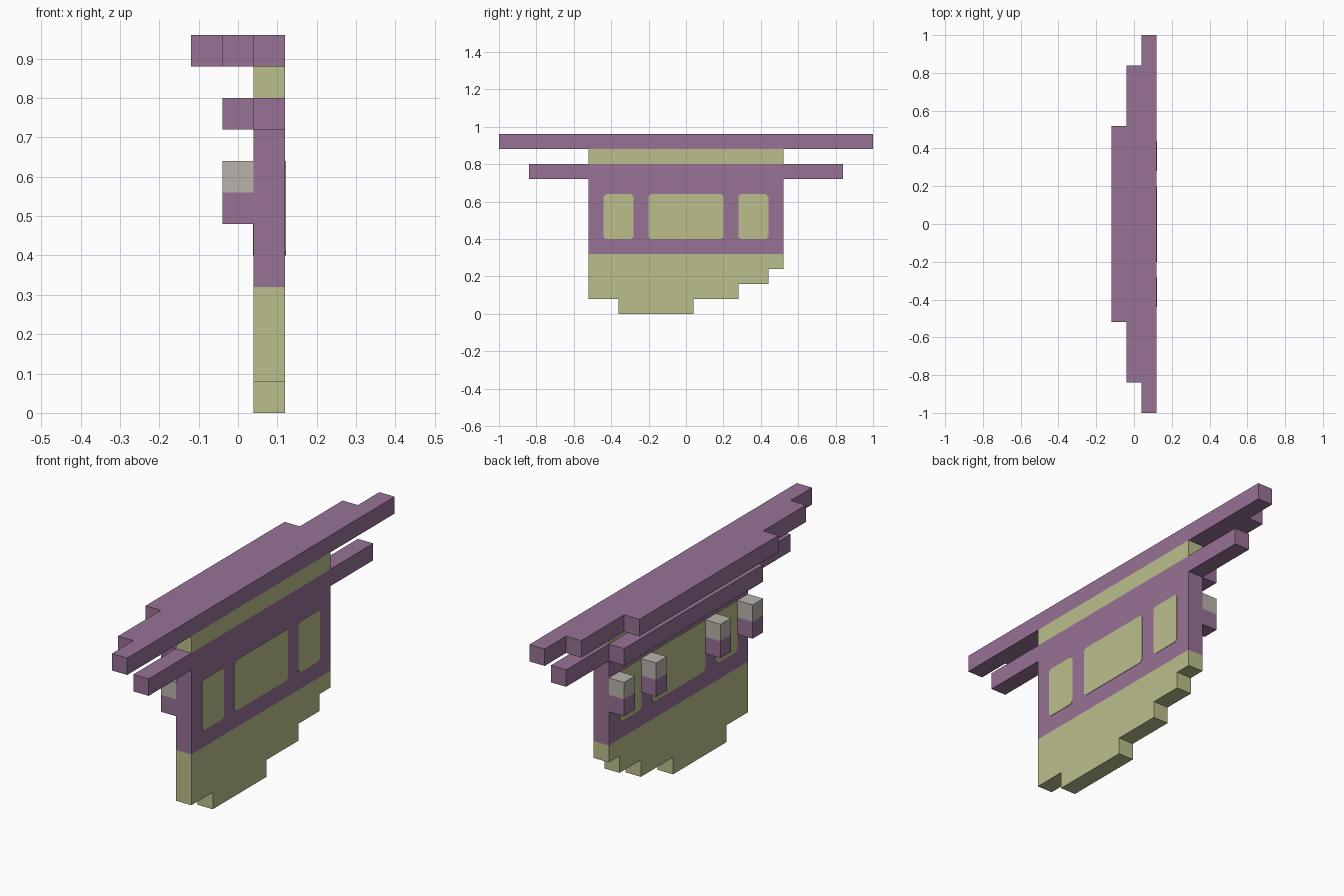
import bpy, bmesh
from mathutils import Vector

if "Cube" in bpy.data.objects:
    bpy.data.objects.remove(bpy.data.objects["Cube"], do_unlink=True)

U = 0.08              # block size
BACK, FACE = 0.04, 0.12   # wall thickness along x


def material(name, rgb):
    m = bpy.data.materials.new(name)
    m.use_nodes = True
    color = (*rgb, 1)
    m.diffuse_color = color
    m.node_tree.nodes["Principled BSDF"].inputs["Base Color"].default_value = color
    return m


purple = material("dusty purple", (0.31, 0.17, 0.305))
khaki = material("pale khaki", (0.50, 0.515, 0.26))
gray = material("warm gray", (0.49, 0.45, 0.41))


def prism(name, points, offset, mats):
    """Extrude a flat outline of 3D points by offset."""
    bm = bmesh.new()
    face = bm.faces.new([bm.verts.new(p) for p in points])
    ext = bmesh.ops.extrude_face_region(bm, geom=[face])
    verts = [v for v in ext["geom"] if isinstance(v, bmesh.types.BMVert)]
    bmesh.ops.translate(bm, verts=verts, vec=Vector(offset))
    bmesh.ops.recalc_face_normals(bm, faces=bm.faces)
    mesh = bpy.data.meshes.new(name)
    bm.to_mesh(mesh)
    bm.free()
    mesh.materials.append(mats)
    obj = bpy.data.objects.new(name, mesh)
    bpy.context.collection.objects.link(obj)
    return obj


def box(name, x, y, z, mat):
    outline = [(x[0], y[0], z[0]), (x[1], y[0], z[0]),
               (x[1], y[1], z[0]), (x[0], y[1], z[0])]
    return prism(name, outline, (0, 0, z[1] - z[0]), mat)


def stepped_slab(name, half_widths, z, mat):
    """Slab symmetric in y that narrows by one block per step toward -x."""
    side, x = [], FACE
    for w in half_widths:
        nxt = BACK if x == FACE else x - U
        side += [(x, w), (nxt, w)]
        x = nxt
    outline = side + [(px, -w) for px, w in reversed(side)]
    return prism(name, [(px, py, z) for px, py in outline], (0, 0, U), mat)


# Roof and the beam below it
stepped_slab("roof", [1.0, 0.84, 0.52], 0.88, purple)
stepped_slab("lower_beam", [0.84, 0.52], 0.72, purple)

# Wall: upper strip, window band and ragged lower panel
box("upper_strip", (BACK, FACE), (-0.52, 0.52), (0.80, 0.88), khaki)
box("window_band", (BACK, FACE), (-0.52, 0.52), (0.32, 0.72), purple)
ragged = [(-0.52, 0.32), (-0.52, 0.08), (-0.36, 0.08), (-0.36, 0), (0.04, 0),
          (0.04, 0.08), (0.28, 0.08), (0.28, 0.16), (0.44, 0.16),
          (0.44, 0.24), (0.52, 0.24), (0.52, 0.32)]
prism("lower_panel", [(BACK, y, z) for y, z in ragged], (U, 0, 0), khaki)

# Window plates with clipped corners on both faces of the wall
THIN, CLIP = 0.002, 0.012
for label, y0, y1 in (("front", -0.44, -0.28), ("middle", -0.2, 0.2), ("rear", 0.28, 0.44)):
    z0, z1 = 0.40, 0.64
    outline = [(y0 + CLIP, z0), (y1 - CLIP, z0), (y1, z0 + CLIP), (y1, z1 - CLIP),
               (y1 - CLIP, z1), (y0 + CLIP, z1), (y0, z1 - CLIP), (y0, z0 + CLIP)]
    for side, x, d in (("outer", FACE, THIN), ("inner", BACK, -THIN)):
        prism(f"{label}_window_{side}", [(x, y, z) for y, z in outline], (d, 0, 0), khaki)

# Short pegs on the inner face, with gray caps
for i, y in enumerate((-0.52, -0.28, 0.20, 0.44), 1):
    box(f"peg_base_{i}", (BACK - U, BACK), (y, y + U), (0.48, 0.56), purple)
    box(f"peg_cap_{i}", (BACK - U, BACK), (y, y + U), (0.56, 0.64), gray)
